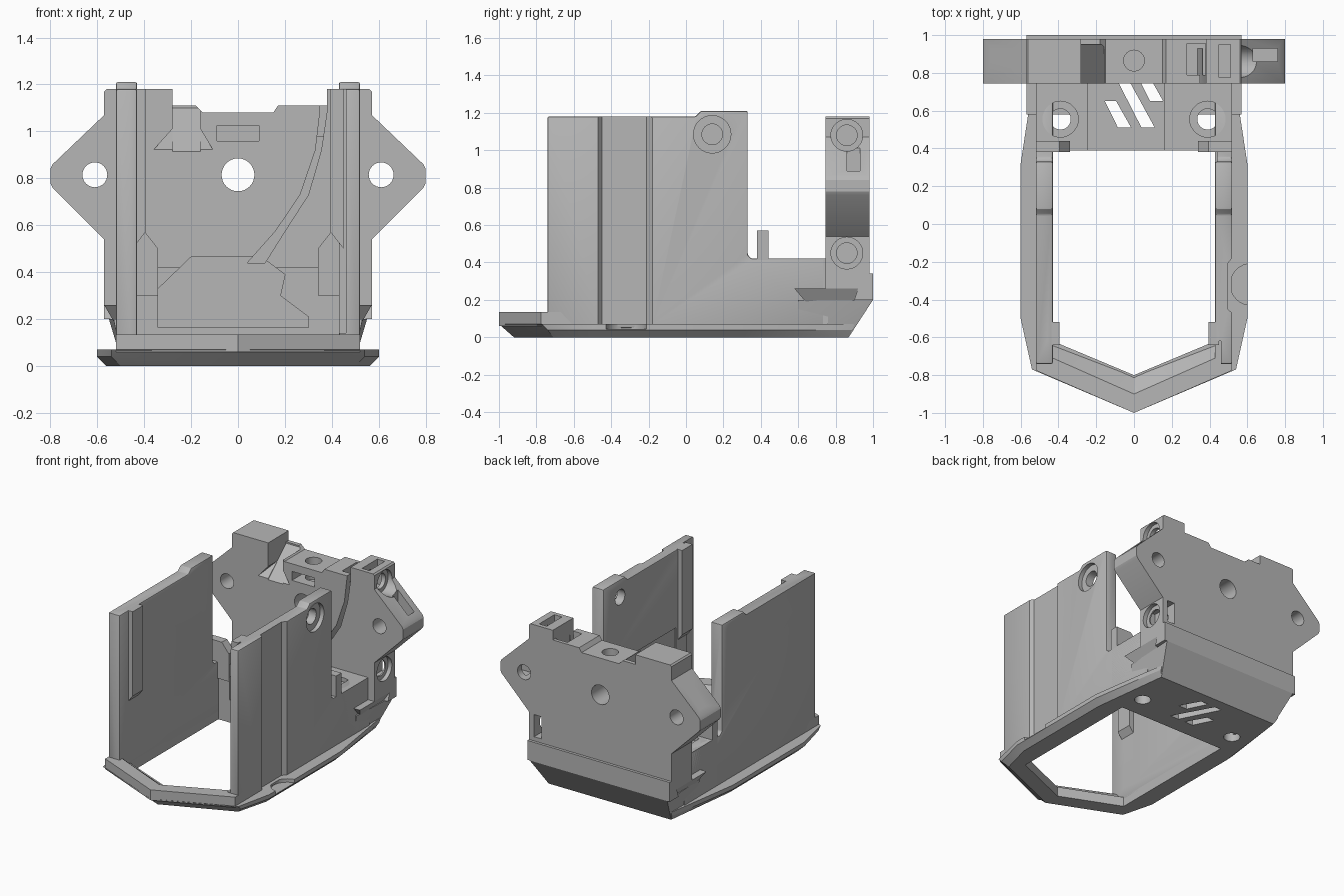
import bpy, bmesh, math
from mathutils import Vector, Matrix

if "Cube" in bpy.data.objects:
    bpy.data.objects.remove(bpy.data.objects["Cube"], do_unlink=True)

grey = bpy.data.materials.new("plain grey")
grey.use_nodes = True
GREY = (0.47, 0.47, 0.47, 1)
grey.diffuse_color = GREY
grey.node_tree.nodes["Principled BSDF"].inputs["Base Color"].default_value = GREY


def finish(name, bm):
    bmesh.ops.recalc_face_normals(bm, faces=bm.faces)
    mesh = bpy.data.meshes.new(name)
    bm.to_mesh(mesh)
    bm.free()
    mesh.materials.append(grey)
    obj = bpy.data.objects.new(name, mesh)
    bpy.context.collection.objects.link(obj)
    return obj


def hull(name, points, mirror=False):
    """Convex solid around the points, optionally mirrored in x."""
    bm = bmesh.new()
    pts = list(points) + ([(-x, y, z) for x, y, z in points] if mirror else [])
    verts = [bm.verts.new(p) for p in dict.fromkeys(pts)]
    res = bmesh.ops.convex_hull(bm, input=verts)
    loose = [v for v in bm.verts if not v.link_faces]
    bmesh.ops.delete(bm, geom=loose, context='VERTS')
    bmesh.ops.dissolve_limit(bm, angle_limit=0.01, verts=bm.verts, edges=bm.edges)
    return finish(name, bm)


def prism(name, outline, axis, a, b, side=1):
    """Extrude a 2D outline along an axis from a to b; side=-1 flips x."""
    place = {'x': lambda u, v: (a, u, v), 'y': lambda u, v: (u, a, v),
             'z': lambda u, v: (u, v, a)}[axis]
    bm = bmesh.new()
    face = bm.faces.new([bm.verts.new(place(u, v)) for u, v in outline])
    ext = bmesh.ops.extrude_face_region(bm, geom=[face])["geom"]
    step = Vector([(b - a) * (axis == k) for k in 'xyz'])
    bmesh.ops.translate(bm, verts=[g for g in ext if isinstance(g, bmesh.types.BMVert)], vec=step)
    for v in bm.verts:
        v.co.x *= side
    return finish(name, bm)


def box(name, x0, x1, y0, y1, z0, z1, side=1):
    return prism(name, [(x0, y0), (x1, y0), (x1, y1), (x0, y1)], 'z', z0, z1, side)


def rod(axis, u, v, r, a, b, side=1):
    """Round cutter along an axis."""
    ring = [(u + r * math.cos(t * math.tau / 32), v + r * math.sin(t * math.tau / 32))
            for t in range(32)]
    return prism("cutter", ring, axis, a, b, side)


def cut(parts, cutters, bevel=0):
    for part in parts:
        if bevel:
            mod = part.modifiers.new("soft edges", 'BEVEL')
            mod.width, mod.segments = bevel, 2
        for c in cutters:
            mod = part.modifiers.new("cut", 'BOOLEAN')
            mod.operation, mod.solver, mod.object = 'DIFFERENCE', 'EXACT', c
    bpy.context.view_layer.update()
    graph = bpy.context.evaluated_depsgraph_get()
    for part in parts:
        mesh = bpy.data.meshes.new_from_object(part.evaluated_get(graph))
        part.modifiers.clear()
        part.data = mesh
    for c in cutters:
        bpy.data.objects.remove(c, do_unlink=True)


SIDES = (1, -1)
parts = []

# Base ring with chamfered underside
low = [(0, -.92), (.50, -.71), (.56, -.48), (.56, .30), (.49, .76), (.49, .87)]
mid = [(.54, -.74), (.60, -.50), (.60, .32), (.53, .78), (.51, .89)]
top = [(0, -1), (.54, -.77), (.60, -.50), (.60, .32), (.53, .78), (.51, .9)]
base = hull("base_ring", [(x, y, z) for loop, z in ((low, 0), (mid, .04), (top, .07))
                          for x, y in loop], True)
opening = [(.43, .39), (.43, -.62), (0, -.8), (-.43, -.62), (-.43, .39)]
cut([base], [prism("cutter", opening, 'z', -1, .3)])

# Raised pointed front lip
for s in SIDES:
    lip = [(0, -1, .06), (.52, -.775, .06), (0, -1, .135), (.52, -.775, .135),
           (0, -.9, .135), (.52, -.67, .135), (0, -.8, .06), (.52, -.60, .06)]
    parts.append(hull("front_lip", [(s * x, y, z) for x, y, z in lip]))

# Side walls with screw tab, inner rib and rear post
wall_profile = [(-.74, .05), (-.74, 1.18), (.05, 1.18), (.08, 1.21), (.33, 1.21), (.33, .44),
                (.35, .42), (.74, .42), (.74, .05)]
for s in SIDES:
    wall = prism("side_wall", wall_profile, 'x', .43, .52, s)
    cutters = [rod('x', .14, 1.085, .055, .3, .7, s), rod('x', .14, 1.085, .1, .49, .7, s),
               box("cutter", .3, .46, -.9, -.62, .14, 2, s),
               box("cutter", .3, .44, -.5, .4, .14, .62, s)]
    if s == 1:
        groove = [(.6, -.47), (.52, -.47), (.495, -.45), (.495, -.21), (.52, -.18), (.6, -.18)]
        cutters.append(prism("cutter", groove, 'z', .07, 2))
    cut([wall], cutters, .008)
    rib = prism("wall_rib", [(.45, .5), (.395, .57), (.395, 1.18), (.45, 1.18)], 'y', -.64, -.52, s)
    post = prism("rear_post", [(.34, .3), (.34, .5), (.395, .57), (.52, .57), (.52, .3)],
                 'y', .38, .44, s)
    parts += [wall, rib, post]

# Scoop in the flange below the wall groove
cut([base], [rod('z', .62, -.32, .11, .045, .3)])

# Rear deck, tail and ledge
deck = box("rear_deck", -.52, .52, .39, .76, .05, .42)
tail = hull("tail", [(.49, .6, 0), (.49, .87, 0), (.53, .6, .2), (.55, 1, .2)], True)
ledge = hull("tail_ledge", [(.53, .64, .19), (.53, .95, .19), (.57, .58, .26), (.57, .97, .26)], True)
rim = prism("tail_rim", [(.9, .2), (.92, .26), (.97, .34), (1, .34), (1, .2)], 'x', -.57, .57)

# Rear plate with pointed ears
right_edge = [(.57, .26), (.57, .54), (.79, .76), (.8, .78), (.8, .84), (.79, .86), (.57, 1.07), (.57, 1.17), (.56, 1.18)]
top_edge = [(.38, 1.18), (.38, 1.11), (.17, 1.11), (.15, 1.08), (-.15, 1.08), (-.18, 1.11),
            (-.28, 1.11), (-.28, 1.18)]
plate = prism("rear_plate", right_edge + top_edge + [(-x, z) for x, z in reversed(right_edge)],
              'y', .745, .98)

# Cable tunnel through the deck, tail and foot of the plate
tunnel = [(-.34, .165), (-.34, .33), (-.2, .465), (.1, .465), (.2, .39), (.18, .3), (.3, .21),
          (.3, .165)]
cut([deck, tail, ledge, rim, plate], [prism("cutter", tunnel, 'y', .3, .92)])

# Slanted floor vents and deck screw holes
vents = []
for x, y0, y1 in ((-.05, .51, .65), (.075, .51, .79), (.12, .65, .79)):
    run = .53 * (y1 - y0)
    vents.append(prism("cutter", [(x - .035, y0), (x + .035, y0), (x + .03 - run, y1),
                                  (x - .03 - run, y1)], 'z', -.1, .3))
screws = [rod('z', s * .39, .555, .055, -.1, .6) for s in SIDES]
bores = [rod('z', s * .39, .555, .095, .39, .6) for s in SIDES]
cut([base, deck, tail], vents + screws + bores)

# Plate pockets: wire relief, curved channel, centre nut slot and bolt holes
relief = [(x, y, z) for x in (-.28, -.16)
          for y, z in ((.73, .9), (.95, 1.1), (.95, 1.4), (.73, 1.4))]
flare = [(-.37, .73, .91), (-.1, .73, .91), (-.28, .73, 1.01), (-.16, .73, 1.01),
         (-.28, .85, 1.01), (-.16, .85, 1.01)]
heights = (1.2, 1.09, .92, .73, .575, .44)
arc_left = list(zip((.35, .35, .33, .265, .16, .04), heights))
arc_right = list(zip((.38, .38, .355, .30, .20, .115), heights))
cut([plate], [hull("cutter", relief), hull("cutter", flare),
              prism("cutter", arc_left + arc_right[::-1], 'y', .6, .93),
              box("cutter", .28, .379, .79, .955, .98, 1.3),
              box("cutter", -.09, .09, .6, .92, .96, 1.025),
              rod('z', 0, .865, .055, .92, 1.3), rod('y', 0, .815, .07, .5, 1.2)])
for s in SIDES:
    cutters = [rod('y', s * .61, .815, .053, .5, 1.2),
               box("cutter", .63, .76, .86, .93, .76, 1.2, s),
               box("cutter", .45, .51, .775, .95, 1.0, 1.3, s),
               box("cutter", .47, .53, .78, 1.2, .37, .53, s)]
    for z in (1.08, .45):
        cutters += [rod('x', .86, z, .055, .42, .7, s), rod('x', .86, z, .085, .54, .7, s)]
    cut([plate], cutters)

# Smooth the round holes while keeping corners crisp
parts += [base, deck, tail, ledge, rim, plate]
for obj in bpy.context.selected_objects:
    obj.select_set(False)
for obj in parts:
    obj.select_set(True)
bpy.context.view_layer.objects.active = base
bpy.ops.object.shade_smooth_by_angle(angle=math.radians(25))
